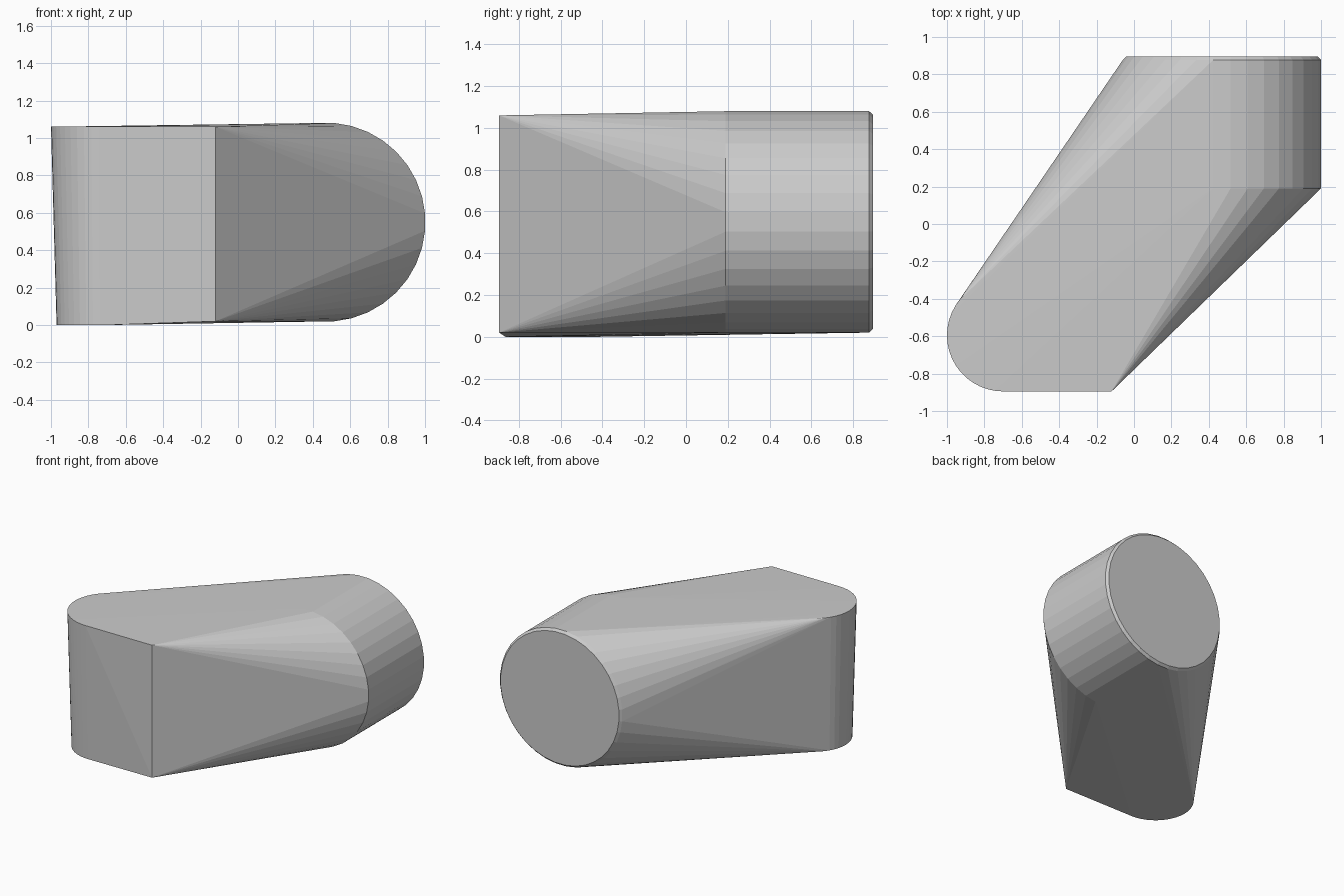
import bpy, bmesh, math

if "Cube" in bpy.data.objects:
    bpy.data.objects.remove(bpy.data.objects["Cube"])


def barrel_ring(radius, y, cx=0.47, cz=0.55, n=36):
    """Circle facing +y, half-step rotated so a flat sits at the side."""
    return [(cx + radius * math.cos(math.radians(5 + 360 * i / n)), y,
             cz + radius * math.sin(math.radians(5 + 360 * i / n))) for i in range(n)]


def corner_arc(radius, z, cx=-0.70, cy=-0.595, a0=140, a1=270, n=16):
    """Rounded vertical corner at the front left."""
    return [(cx + radius * math.cos(math.radians(a0 + (a1 - a0) * i / n)),
             cy + radius * math.sin(math.radians(a0 + (a1 - a0) * i / n)), z)
            for i in range(n + 1)]


# Rounded barrel end with a small back chamfer
points = barrel_ring(0.532, 0.19) + barrel_ring(0.532, 0.877) + barrel_ring(0.515, 0.895)
# Rounded upright corner, slightly narrower at the base
points += corner_arc(0.30, 1.06) + corner_arc(0.27, 0.0)
# Sharp upright front edge
points += [(-0.12, -0.895, 1.06), (-0.12, -0.895, 0.02)]

# Skin everything as one convex body
bm = bmesh.new()
for p in points:
    bm.verts.new(p)
hull = bmesh.ops.convex_hull(bm, input=bm.verts[:])
loose = [v for v in bm.verts if not v.link_faces]
bmesh.ops.delete(bm, geom=loose, context='VERTS')
bmesh.ops.dissolve_limit(bm, angle_limit=math.radians(0.3), verts=bm.verts[:], edges=bm.edges[:])
bmesh.ops.recalc_face_normals(bm, faces=bm.faces[:])

mesh = bpy.data.meshes.new("angled_body")
bm.to_mesh(mesh)
bm.free()
body = bpy.data.objects.new("angled_body", mesh)
bpy.context.collection.objects.link(body)

grey = bpy.data.materials.new("light_grey")
grey.diffuse_color = (0.6, 0.6, 0.6, 1)
grey.use_nodes = True
grey.node_tree.nodes["Principled BSDF"].inputs["Base Color"].default_value = grey.diffuse_color
mesh.materials.append(grey)
